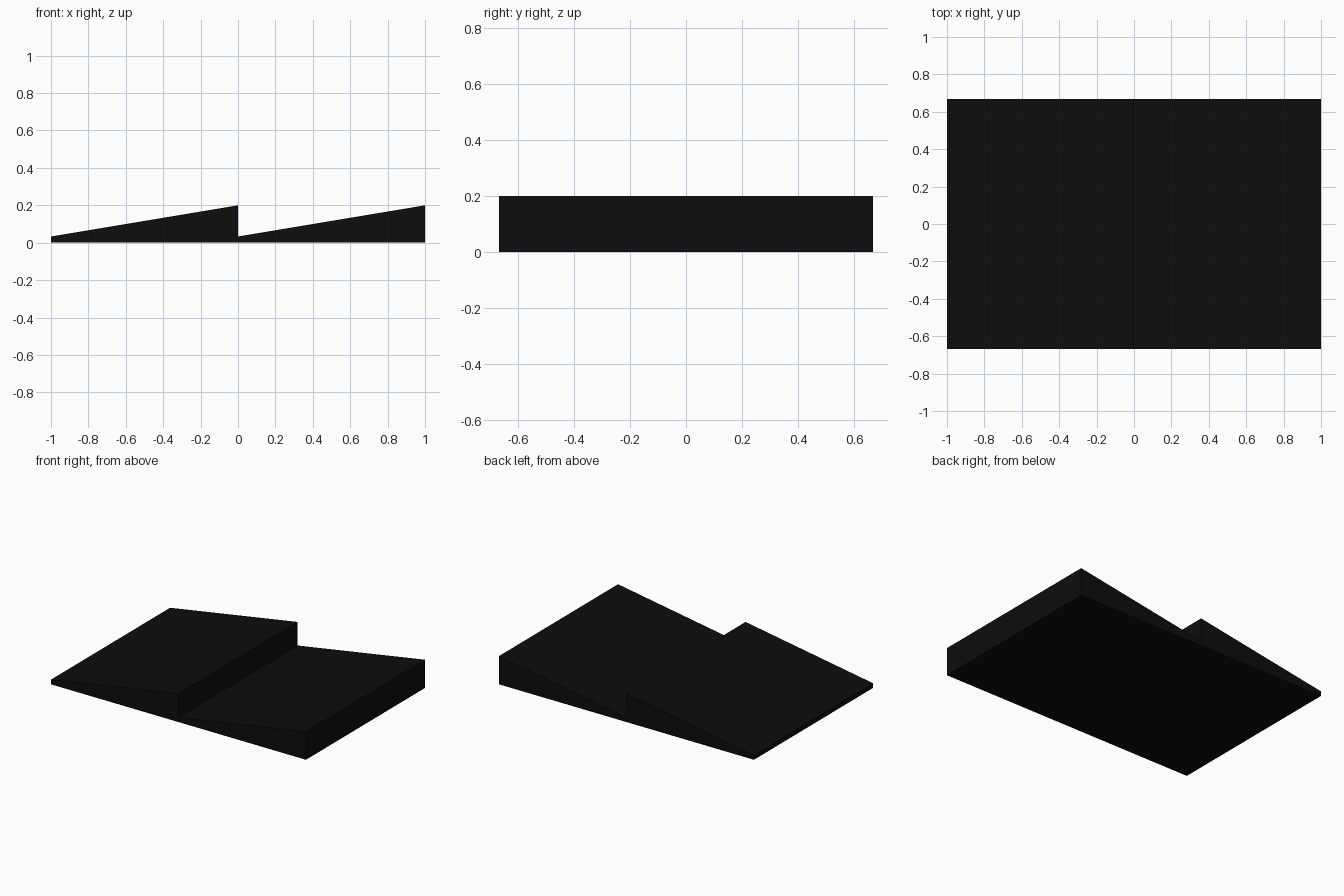
import bpy
import bmesh

cube = bpy.data.objects.get("Cube")
if cube:
    bpy.data.objects.remove(cube, do_unlink=True)

HALF_DEPTH = 0.667
LOW, HIGH = 0.033, 0.2

black = bpy.data.materials.new("black")
black.use_nodes = True
colour = (0.004, 0.004, 0.004, 1)
black.diffuse_color = colour
black.node_tree.nodes["Principled BSDF"].inputs["Base Color"].default_value = colour

# Sawtooth side profile: two ramps rising towards +x
profile = [(-1, 0), (0, 0), (1, 0), (1, HIGH), (0, LOW), (0, HIGH), (-1, LOW)]

# Extrude the profile from front to back
bm = bmesh.new()
front = [bm.verts.new((x, -HALF_DEPTH, z)) for x, z in profile]
face = bm.faces.new(front)
extruded = bmesh.ops.extrude_face_region(bm, geom=[face])["geom"]
back = [v for v in extruded if isinstance(v, bmesh.types.BMVert)]
bmesh.ops.translate(bm, verts=back, vec=(0, 2 * HALF_DEPTH, 0))
bmesh.ops.recalc_face_normals(bm, faces=bm.faces)

mesh = bpy.data.meshes.new("double_ramp")
bm.to_mesh(mesh)
bm.free()
mesh.materials.append(black)
ramp = bpy.data.objects.new("double_ramp", mesh)
bpy.context.collection.objects.link(ramp)
